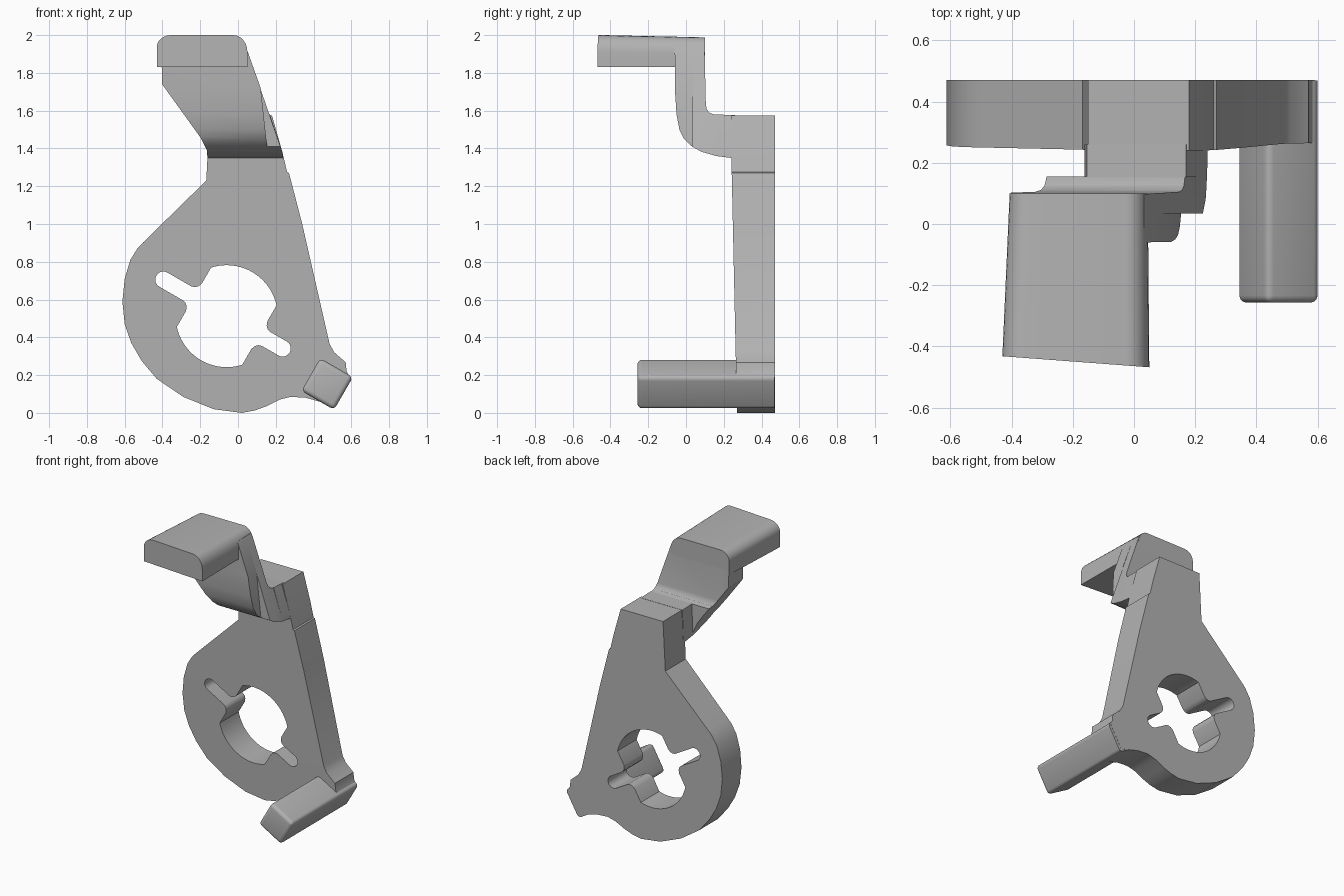
import bpy, bmesh, math

cube = bpy.data.objects.get("Cube")
if cube:
    bpy.data.objects.remove(cube)

grey = bpy.data.materials.new("plain grey")
grey.use_nodes = True
grey.diffuse_color = (0.45, 0.45, 0.45, 1)
grey.node_tree.nodes["Principled BSDF"].inputs["Base Color"].default_value = (0.45, 0.45, 0.45, 1)


def loft(name, near, far):
    """Solid between two matching loops of 3D points."""
    bm = bmesh.new()
    a = [bm.verts.new(p) for p in near]
    b = [bm.verts.new(p) for p in far]
    bm.faces.new(a)
    bm.faces.new(b[::-1])
    for i in range(len(a)):
        j = (i + 1) % len(a)
        bm.faces.new((a[j], a[i], b[i], b[j]))
    bmesh.ops.recalc_face_normals(bm, faces=bm.faces)
    mesh = bpy.data.meshes.new(name)
    bm.to_mesh(mesh)
    bm.free()
    mesh.materials.append(grey)
    ob = bpy.data.objects.new(name, mesh)
    bpy.context.collection.objects.link(ob)
    return ob


def along_y(name, pts, y0, y1):
    return loft(name, [(x, y0, z) for x, z in pts], [(x, y1, z) for x, z in pts])


def activate(ob):
    bpy.ops.object.select_all(action='DESELECT')
    ob.select_set(True)
    bpy.context.view_layer.objects.active = ob


def boolean(ob, cutter, operation):
    mod = ob.modifiers.new("cut", 'BOOLEAN')
    mod.operation, mod.object, mod.solver = operation, cutter, 'EXACT'
    activate(ob)
    bpy.ops.object.modifier_apply(modifier=mod.name)
    bpy.data.objects.remove(cutter)


def smooth(ob, degrees=30):
    activate(ob)
    bpy.ops.object.shade_smooth_by_angle(angle=math.radians(degrees))


# Base plate: pear-shaped outline, front face leaning slightly
outline = [(-0.15, 1.575), (-0.168, 1.23), (-0.5, 0.905), (-0.53, 0.875), (-0.57, 0.81),
           (-0.6, 0.71), (-0.612, 0.59), (-0.6, 0.47), (-0.565, 0.37), (-0.51, 0.275),
           (-0.43, 0.18), (-0.29, 0.085), (-0.13, 0.02), (0.02, 0), (0.09, 0.013),
           (0.15, 0.035), (0.22, 0.07), (0.28, 0.085), (0.36, 0.08), (0.5, 0.04),
           (0.59, 0.19), (0.575, 0.22), (0.57, 0.268), (0.51, 0.32), (0.485, 0.365),
           (0.34, 1.0), (0.27, 1.27), (0.26, 1.275), (0.235, 1.38), (0.18, 1.575)]
plate = loft("base_plate", [(x, 0.24 + max(0, 1.36 - z) * 0.022, z) for x, z in outline],
             [(x, 0.47, z) for x, z in outline])

# Keyway: circle with two flats and a rounded slot through each flat
R, FLAT, SLOT = 0.27, 0.2, 0.043


def half_keyway(reach):
    corner = math.acos(FLAT / R)
    half = [(R * math.cos(t), R * math.sin(t))
            for t in [math.pi / 2 + (corner - math.pi / 2) * i / 10 for i in range(11)]]
    half += [(FLAT, 0.085), (FLAT + 0.008, 0.063), (FLAT + 0.022, 0.049), (FLAT + 0.04, SLOT)]
    half += [(reach - SLOT + SLOT * math.sin(t), SLOT * math.cos(t))
             for t in [math.pi / 2 * i / 6 for i in range(7)]]
    return half + [(u, -v) for u, v in half[-2::-1]]


keyway = half_keyway(0.43) + [(-u, -v) for u, v in half_keyway(0.385)[1:-1]]
C, S = math.cos(math.radians(30)), 0.5
hole = along_y("keyway_cutter", [(-0.06 - u * C + v * S, 0.512 + u * S + v * C) for u, v in keyway], 0, 1)
boolean(plate, hole, 'DIFFERENCE')
smooth(plate)

# Cranked arm: side profile trimmed by a front outline in three depth bands
side = [(0.3, 1.35), (0.24, 1.35), (0.16, 1.36), (0.08, 1.383), (0.03, 1.412), (-0.01, 1.45),
        (-0.035, 1.5), (-0.05, 1.58), (-0.058, 1.7), (-0.06, 1.95), (0.098, 1.95), (0.105, 1.63),
        (0.111, 1.605), (0.125, 1.588), (0.15, 1.58), (0.3, 1.575)]
left_edge = [(-0.385, 1.96), (-0.405, 1.9), (-0.402, 1.74), (-0.2, 1.46), (-0.165, 1.39), (-0.16, 1.3)]
bands = {
    "arm_front": (left_edge + [(0.165, 1.3), (0.155, 1.4), (0.12, 1.72), (0.045, 1.93), (0.03, 1.96)], -0.2, 0.036),
    "arm_rear": (left_edge + [(0.25, 1.3), (0.235, 1.38), (0.045, 1.93), (0.03, 1.96)], 0.035, 0.155),
    "arm_neck": ([(-0.15, 1.7), (-0.164, 1.3), (0.25, 1.3), (0.235, 1.38), (0.13, 1.7)], 0.154, 0.26),
}
for name, (shape, y0, y1) in bands.items():
    arm = loft(name, [(-0.8, y, z) for y, z in side], [(0.8, y, z) for y, z in side])
    boolean(arm, along_y("trim_cutter", shape, y0, y1), 'INTERSECT')
    smooth(arm)

# Finger pad: rounded upper corners, front end cut at a slight slant
pad_shape = [(-0.43, 1.83), (0.05, 1.83), (0.05, 1.91)]
pad_shape += [(-0.025 + 0.075 * math.cos(t), 1.91 + 0.09 * math.sin(t))
              for t in [math.pi / 2 * i / 6 for i in range(1, 7)]]
pad_shape += [(-0.355 - 0.075 * math.sin(t), 1.935 + 0.065 * math.cos(t))
              for t in [math.pi / 2 * i / 6 for i in range(7)]]
pad = loft("finger_pad", [(x, -0.45 - 0.075 * (x + 0.19), z) for x, z in pad_shape],
           [(x * 0.94 - 0.002, 0.1, z if z < 1.85 else z - 0.012) for x, z in pad_shape])
smooth(pad)

# Peg: tilted square bar with softened edges
corners = [(-0.1, -0.1), (0.1, -0.1), (0.1, 0.1), (-0.1, 0.1)]
peg = along_y("peg", [(0.472 + a * C + b * S, 0.153 - a * S + b * C) for a, b in corners], -0.257, 0.469)
bm = bmesh.new()
bm.from_mesh(peg.data)
edges = [e for e in bm.edges if min(v.co.y for v in e.verts) < 0]
bmesh.ops.bevel(bm, geom=edges, offset=0.024, segments=4, profile=0.5, affect='EDGES')
bm.to_mesh(peg.data)
bm.free()
smooth(peg)
